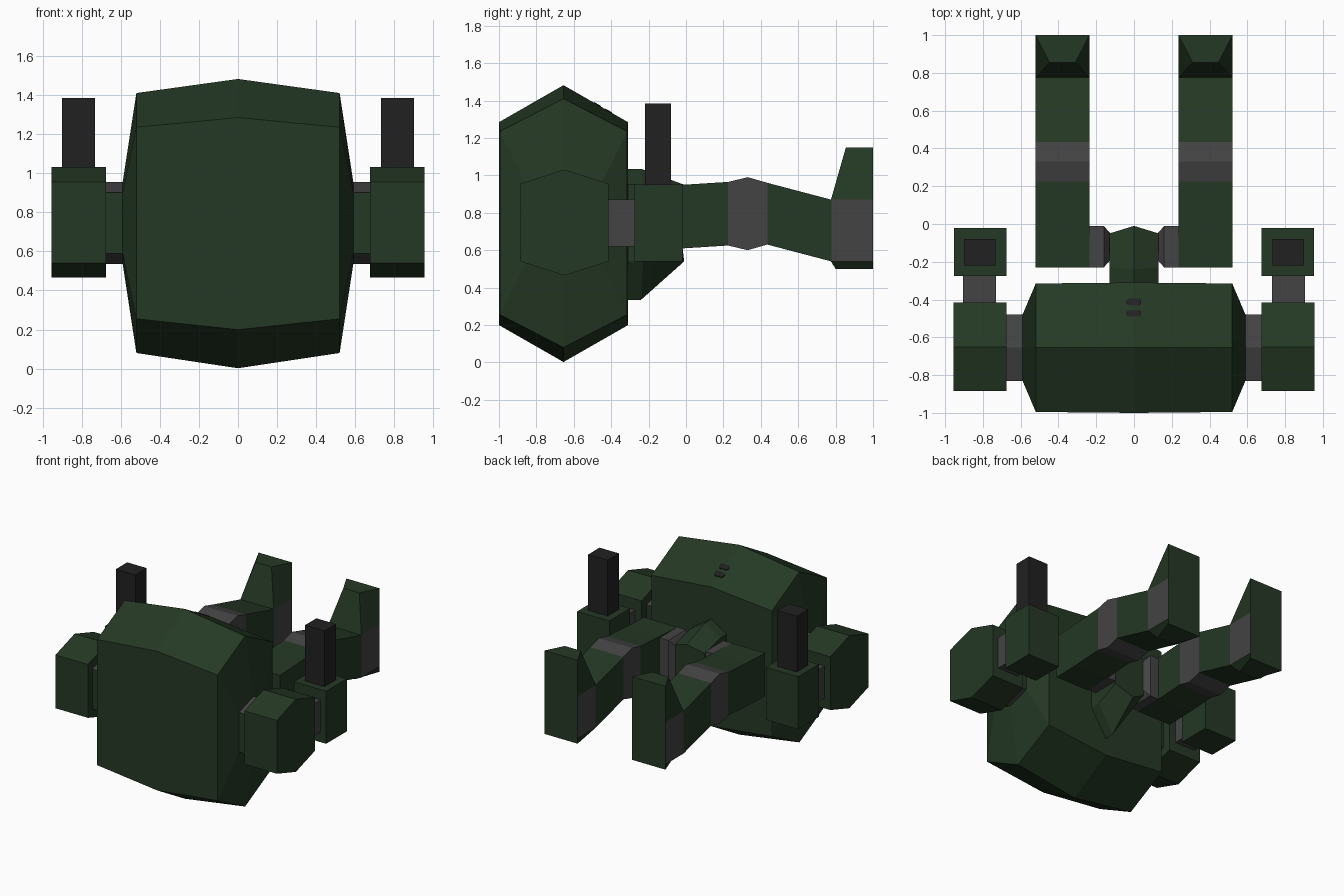
import bpy, bmesh
from mathutils import Vector

if "Cube" in bpy.data.objects:
    bpy.data.objects.remove(bpy.data.objects["Cube"])


def material(name, rgb):
    m = bpy.data.materials.new(name)
    m.diffuse_color = (*rgb, 1)
    m.use_nodes = True
    m.node_tree.nodes["Principled BSDF"].inputs["Base Color"].default_value = m.diffuse_color
    return m


GREEN = material("dark_green", (0.018, 0.040, 0.018))
GREY = material("joint_grey", (0.058, 0.057, 0.058))
BLACK = material("barrel_black", (0.0152, 0.0150, 0.0155))


def loft(name, rings, mats, rule=None, mirror=False):
    """Skin a list of equal-length rings; rule(face) picks the material slot."""
    bm = bmesh.new()
    loops = [[bm.verts.new(p) for p in r] for r in rings]
    n = len(loops[0])
    for a, b in zip(loops, loops[1:]):
        for i in range(n):
            j = (i + 1) % n
            bm.faces.new((a[i], a[j], b[j], b[i]))
    bm.faces.new(loops[0])
    bm.faces.new(loops[-1])
    bmesh.ops.recalc_face_normals(bm, faces=bm.faces)
    bm.normal_update()
    if rule:
        for f in bm.faces:
            f.material_index = int(rule(f))
    me = bpy.data.meshes.new(name)
    bm.to_mesh(me)
    bm.free()
    for m in mats:
        me.materials.append(m)
    ob = bpy.data.objects.new(name, me)
    bpy.context.collection.objects.link(ob)
    if mirror:
        mod = ob.modifiers.new("mirror", 'MIRROR')
        mod.use_mirror_merge = False
    return ob


def hex_ring(x, depth, side, apex, y=-0.655, z=0.745):
    """Upright hexagon in the yz plane."""
    return [(x, y - depth, z - side), (x, y, z - apex), (x, y + depth, z - side),
            (x, y + depth, z + side), (x, y, z + apex), (x, y - depth, z + side)]


def y_rect(y, x0, x1, z0, z1):
    """Rectangle in the xz plane."""
    return [(x0, y, z0), (x1, y, z0), (x1, y, z1), (x0, y, z1)]


def box(name, x, y, z, mat):
    return loft(name, [y_rect(v, *x, *z) for v in y], [mat], mirror=True)


# Body: faceted barrel lofted from side to side
half = [(0.59, 0.175, 0.155, 0.21), (0.52, 0.34, 0.49, 0.665)]
rings = [hex_ring(-x, *r) for x, *r in half]
rings += [hex_ring(0, 0.345, 0.5425, 0.74, z=0.742)]
rings += [hex_ring(x, *r) for x, *r in reversed(half)]
loft("body", rings, [GREEN])

# Shoulder joints: sloped faces grey, upright faces green
loft("shoulder_joint", [hex_ring(x, 0.175, 0.155, 0.21) for x in (0.588, 0.677)],
     [GREEN, GREY], lambda f: abs(f.normal.z) > 0.1, mirror=True)

# Arms
loft("shoulder", [hex_ring(x, 0.235, 0.208, 0.283, y=-0.65, z=0.748) for x in (0.675, 0.955)],
     [GREEN], mirror=True)
box("elbow", (0.73, 0.905), (-0.417, -0.273), (0.62, 0.87), GREY)
box("forearm", (0.675, 0.953), (-0.275, -0.02), (0.54, 0.95), GREEN)
box("gun_barrel", (0.732, 0.9), (-0.22, -0.08), (0.945, 1.385), BLACK)

# Hip block: ridged hexagon tapering toward the back
def hip_ring(y_mid, y_side, top, bottom, s_top, s_bot):
    return [(0, y_mid, top), (0.13, y_side, s_top), (0.13, y_side, s_bot),
            (0, y_mid, bottom), (-0.13, y_side, s_bot), (-0.13, y_side, s_top)]


loft("hip", [hip_ring(-0.315, -0.315, 1.035, 0.335, 0.95, 0.54),
             hip_ring(-0.24, -0.23, 1.035, 0.335, 0.95, 0.54),
             hip_ring(-0.01, -0.05, 0.95, 0.54, 0.90, 0.62)], [GREEN])


# Hip joints: short grey blocks flaring toward the legs
def x_rect(x, y0, y1, z0, z1):
    return [(x, y0, z0), (x, y1, z0), (x, y1, z1), (x, y0, z1)]


loft("hip_joint", [x_rect(0.125, -0.19, -0.05, 0.66, 0.89),
                   x_rect(0.16, -0.23, -0.01, 0.61, 0.94),
                   x_rect(0.237, -0.23, -0.01, 0.61, 0.94)], [GREY], mirror=True)

# Legs with grey knee band
leg = [(-0.23, 0.605, 0.94), (-0.01, 0.61, 0.95), (0.225, 0.625, 0.965),
       (0.33, 0.60, 0.99), (0.435, 0.63, 0.96), (0.777, 0.54, 0.87)]
loft("leg", [y_rect(y, 0.235, 0.522, a, b) for y, a, b in leg], [GREEN, GREY],
     lambda f: 0.225 < f.calc_center_median().y < 0.435 and f.calc_center_median().y > 0.23
     and abs(f.normal.y) < 0.9, mirror=True)


# Feet: stacked levels, pinched on the leg side at top and bottom, grey sides
def foot_ring(z, y, pinch, z_back=None):
    zb = z if z_back is None else z_back
    return [(0.235 + pinch, y, z), (0.522 - pinch, y, z), (0.522, 1.0, zb), (0.235, 1.0, zb)]


loft("foot", [foot_ring(0.50, 0.80, 0.07), foot_ring(0.54, 0.775, 0),
              foot_ring(0.87, 0.775, 0), foot_ring(1.15, 0.855, 0.075)], [GREEN, GREY],
     lambda f: abs(f.normal.x) > 0.9 and 0.6 < f.calc_center_median().z < 0.8, mirror=True)

# Small dark vents on the rear top slope
for i, y in enumerate((-0.413, -0.473)):
    pts = [(-0.04, -0.008), (-0.028, -0.018), (0.028, -0.018), (0.036, -0.008),
           (0.036, 0.008), (0.028, 0.018), (-0.028, 0.018), (-0.04, 0.008)]
    slope = -0.573
    rings = [[(px, y + py, 1.482 + slope * (y + py + 0.655) + dz) for px, py in pts]
             for dz in (-0.003, 0.004)]
    loft("vent_%d" % (i + 1), rings, [BLACK])
